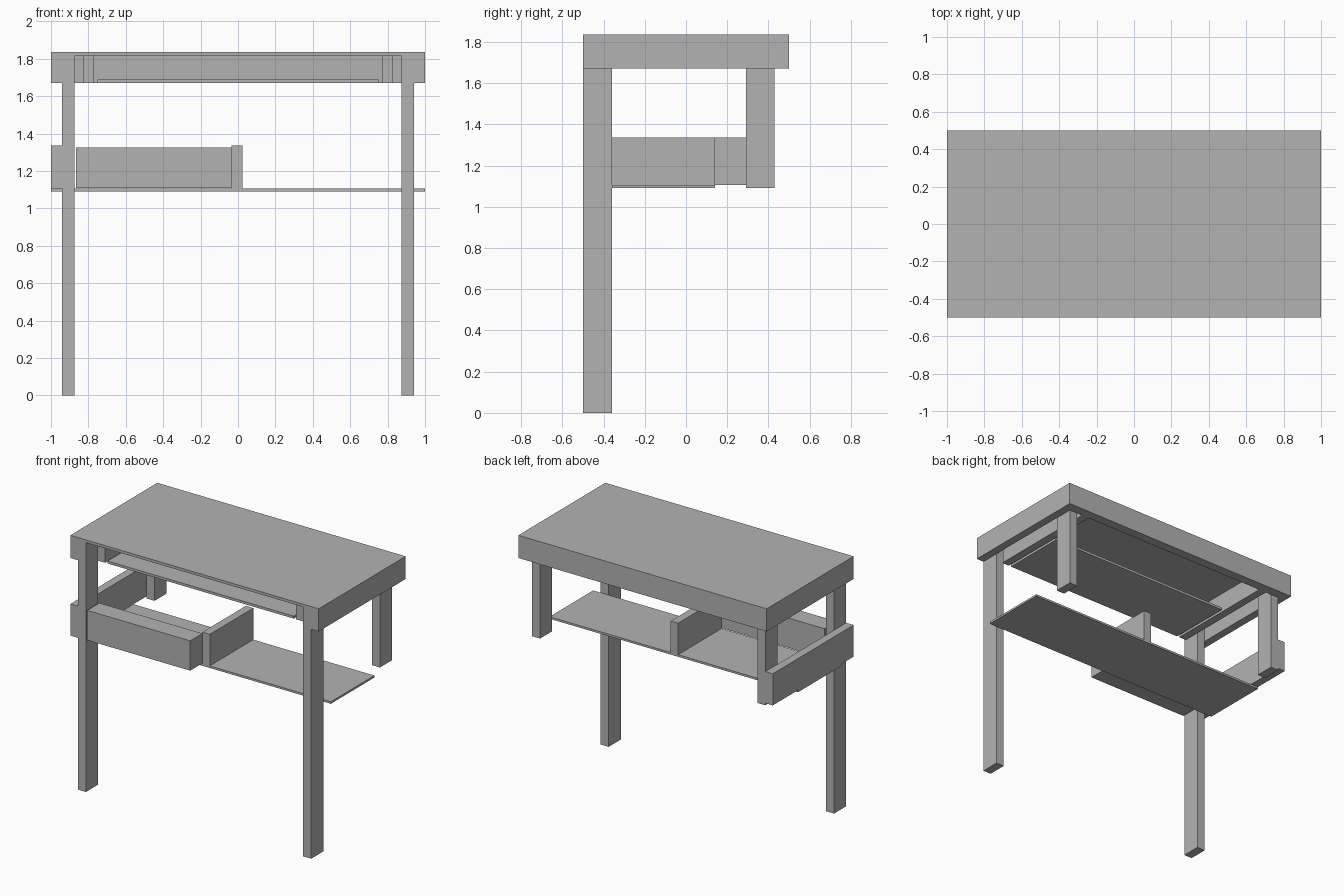
import bpy

old = bpy.data.objects.get("Cube")
if old:
    bpy.data.objects.remove(old, do_unlink=True)

# Single plain grey finish
grey = bpy.data.materials.new("plain_grey")
grey.use_nodes = True
colour = (0.45, 0.45, 0.45, 1)
grey.diffuse_color = colour
grey.node_tree.nodes["Principled BSDF"].inputs["Base Color"].default_value = colour


def box(name, xs, ys, zs):
    """Box spanning the given x, y and z ranges."""
    spans = (xs, ys, zs)
    bpy.ops.mesh.primitive_cube_add(size=1, location=[(a + b) / 2 for a, b in spans])
    ob = bpy.context.object
    ob.name = name
    ob.scale = [b - a for a, b in spans]
    bpy.ops.object.transform_apply(location=False, rotation=False, scale=True)
    ob.data.materials.append(grey)
    return ob


def pair(name, xs, ys, zs):
    """Box on the left (+x) and its mirror on the right."""
    box("left_" + name, xs, ys, zs)
    box("right_" + name, (-xs[1], -xs[0]), ys, zs)


TOP, UNDER, RIM = 1.835, 1.815, 1.67
SHELF = (1.09, 1.105)
FRONT, BACK = (-0.5, -0.36), (0.29, 0.43)
DEPTH = (-0.36, 0.14)

# Tabletop with side and back aprons, open at the front
box("tabletop", (-1, 1), (-0.5, 0.5), (UNDER, TOP))
pair("side_apron", (0.94, 1), (-0.5, 0.5), (RIM, UNDER))
box("back_apron", (-0.94, 0.94), (0.43, 0.5), (RIM, UNDER))

# Long front legs and short back posts
pair("front_leg", (0.875, 0.94), FRONT, (0, UNDER))
pair("back_post", (0.875, 0.94), BACK, (SHELF[0], UNDER))

# Sliding tray and its rails
pair("tray_rail", (0.77, 0.83), (-0.43, 0.43), (RIM, UNDER))
box("sliding_tray", (-0.75, 0.75), (-0.43, 0.05), (RIM, 1.688))

# Lower shelf, side panel, divider and drawer
box("lower_shelf", (-1, 1), DEPTH, SHELF)
box("side_panel", (-1, -0.94), (-0.5, 0.43), (SHELF[1], 1.335))
box("shelf_divider", (-0.035, 0.025), DEPTH, (SHELF[1], 1.335))
box("drawer", (-0.865, -0.035), FRONT, (1.108, 1.325))
